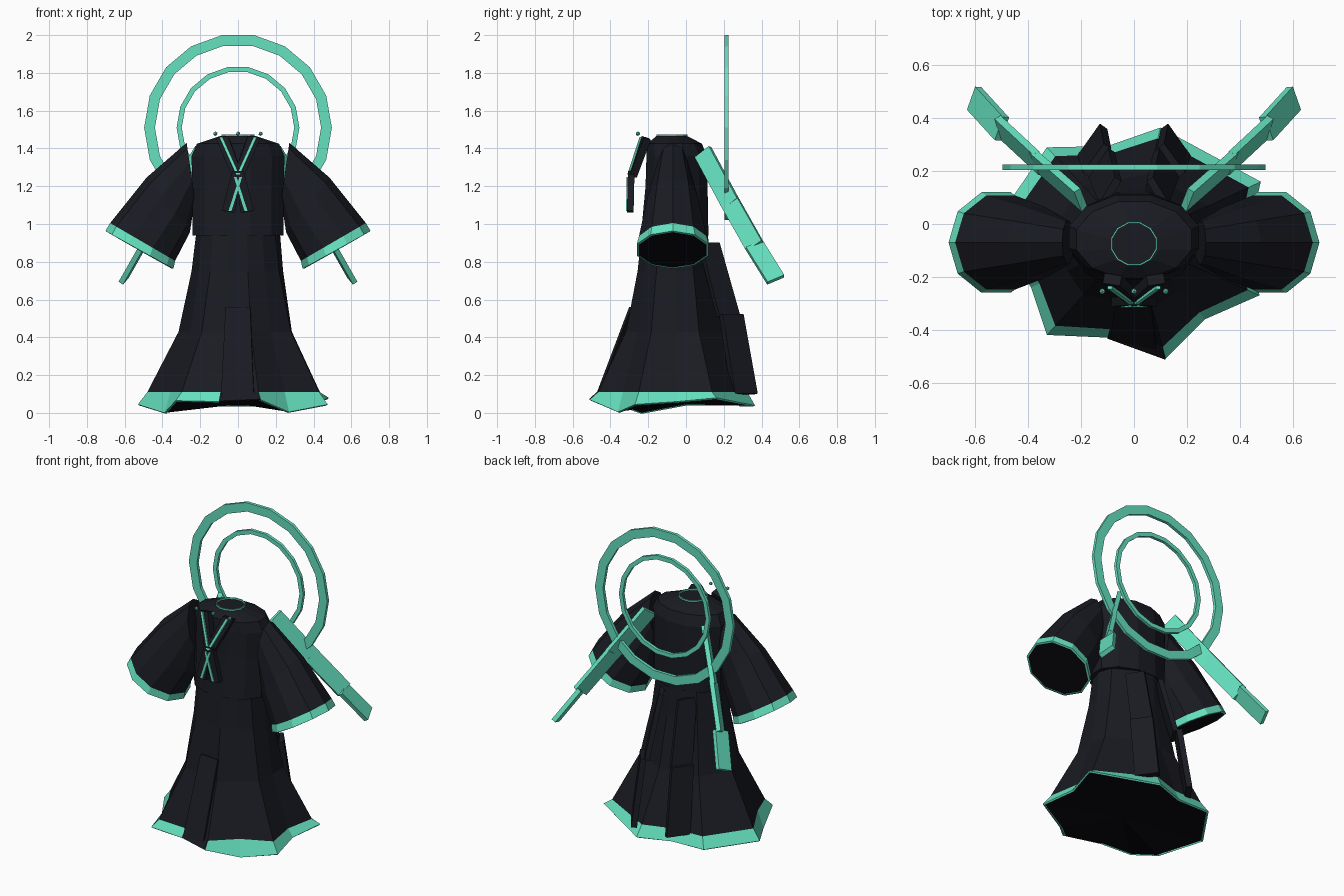
import bpy, bmesh
from math import sin, cos, pi, atan2, radians
from mathutils import Vector, Matrix

if "Cube" in bpy.data.objects:
    bpy.data.objects.remove(bpy.data.objects["Cube"])


def material(name, col):
    m = bpy.data.materials.new(name)
    m.diffuse_color = (*col, 1)
    m.use_nodes = True
    m.node_tree.nodes["Principled BSDF"].inputs["Base Color"].default_value = m.diffuse_color
    return m


CLOTH = material("dark_cloth", (0.01, 0.011, 0.016))
LINING = material("black_lining", (0.003, 0.003, 0.005))
TEAL = material("teal_trim", (0.13, 0.75, 0.52))


def build(name, verts, faces, mat, thick=0.0, offset=-1):
    me = bpy.data.meshes.new(name)
    me.from_pydata([tuple(v) for v in verts], [], faces)
    bm = bmesh.new()
    bm.from_mesh(me)
    bmesh.ops.recalc_face_normals(bm, faces=bm.faces)
    bm.to_mesh(me)
    bm.free()
    me.materials.append(mat)
    ob = bpy.data.objects.new(name, me)
    bpy.context.collection.objects.link(ob)
    if thick:
        s = ob.modifiers.new("thickness", "SOLIDIFY")
        s.thickness, s.offset = thick, offset
    return ob


def loft(name, rings, mat, cap_start=False, cap_end=False, skip=(), thick=0.0, loop=False):
    n, k = len(rings[0]), len(rings)
    faces = []
    for r in range(k if loop else k - 1):
        a, b = r * n, (r + 1) % k * n
        faces += [(a + i, a + (i + 1) % n, b + (i + 1) % n, b + i) for i in range(n) if i not in skip]
    if cap_start:
        faces.append(tuple(range(n)))
    if cap_end:
        faces.append(tuple(range((k - 1) * n, k * n)))
    return build(name, [v for ring in rings for v in ring], faces, mat, thick)


def fan(name, ring, mat):
    # Closes an open end with triangles around its middle, a little inside the rim
    n = len(ring)
    mid = sum((Vector(p) for p in ring), Vector()) / n
    pts = [mid.lerp(Vector(p), .975) for p in ring]
    return build(name, pts + [mid], [(i, (i + 1) % n, n) for i in range(n)], mat)


def ellipse(z, rx, ry, cy, n=12):
    return [(rx * cos(2 * pi * (i + .5) / n), cy + ry * sin(2 * pi * (i + .5) / n), z) for i in range(n)]


def slab(name, pts, mat, thick):
    return build(name, pts, [(0, 1, 2, 3)], mat, thick, 0)


def mirror_x(pts, s):
    return [(s * p[0], p[1], p[2]) for p in pts]


# Halo: two flat upright rings
def halo(name, r_out, r_in):
    prof = [(r_out, .205), (r_out, .225), (r_in, .225), (r_in, .205)]
    rings = [[(r * cos(2 * pi * i / 18), y, 1.51 + r * sin(2 * pi * i / 18)) for i in range(18)]
             for r, y in prof]
    loft(name, rings, TEAL, loop=True)


halo("halo_outer_ring", .497, .44)
halo("halo_inner_ring", .325, .298)

# Bodice with shoulder yoke, and neck band
loft("bodice", [ellipse(.94, .25, .185, -.06), ellipse(1.2, .25, .17, -.05),
                ellipse(1.36, .255, .165, -.05), ellipse(1.425, .225, .15, -.06),
                ellipse(1.465, .1, .085, -.075)], CLOTH, cap_start=True, cap_end=True)
loft("neck_band", [ellipse(1.46, .09, .085, -.075), ellipse(1.475, .09, .085, -.075)], TEAL, thick=.006)

# Skirt: waist ellipse blended into an irregular hem
HEM = [(-.10, -.43, .06), (.12, -.51, .07), (.27, -.36, .005), (.475, -.27, .045), (.43, -.05, .06),
       (.48, .16, .08), (.10, .365, .04), (-.10, .295, .04), (-.33, .29, .045), (-.53, 0, .045),
       (-.39, -.24, 0), (-.33, -.42, .065)]


def skirt_ring(z, t):
    out = []
    for x, y, _ in HEM:
        a = atan2((y + .06) / .175, x / .22)
        ex, ey = .22 * cos(a), -.06 + .175 * sin(a)
        out.append((ex + (x - ex) * t, ey + (y - ey) * t, z))
    return out


low = skirt_ring(.11, .84)
loft("skirt", [skirt_ring(.98, 0), skirt_ring(.75, .09), skirt_ring(.43, .31), low], CLOTH)
loft("skirt_hem_trim", [low, HEM], TEAL, skip=(0,), thick=.012)
fan("skirt_underside", HEM, LINING)
slab("front_hem_flap", [low[0], low[1], HEM[1], HEM[0]], CLOTH, .01)
slab("front_panel", [(-.065, -.285, .56), (.065, -.295, .56), (.085, -.48, .07), (-.09, -.43, .07)], CLOTH, .012)


# Sleeves: flared tubes with trimmed cuffs
def sleeve_ring(c, half, ry, n=10):
    c, half = Vector(c), Vector(half)
    return [tuple(c + half * cos(2 * pi * i / n) + Vector((0, ry * sin(2 * pi * i / n), 0))) for i in range(n)]


for s, side in ((1, "right"), (-1, "left")):
    rings = [sleeve_ring((.25, -.07, 1.28), (.022, 0, .15), .085),
             sleeve_ring((.37, -.07, 1.10), (.115, 0, .145), .14),
             sleeve_ring((.505, -.07, .905), (.172, 0, .1), .188)]
    cuff = sleeve_ring((.522, -.07, .863), (.18, 0, .1), .2)
    loft("sleeve_" + side, [mirror_x(r, s) for r in rings], CLOTH, cap_start=True)
    loft("cuff_trim_" + side, [mirror_x(rings[2], s), mirror_x(cuff, s)], TEAL, thick=.012)
    fan("cuff_lining_" + side, mirror_x(cuff, s), LINING)

    # Trailing ribbon: three twisting segments
    path = [Vector(p) for p in ((.20, .09, 1.38), (.36, .23, 1.12), (.50, .36, .89), (.605, .475, .705))]
    for i, (twist, over) in enumerate(((-22, 1.06), (-25, 1.04), (-55, 1.0))):
        p, q = path[i], path[i + 1]
        q = p + (q - p) * over
        d = (q - p).normalized()
        h = d.cross(Vector((0, 0, 1))).normalized()
        w = Matrix.Rotation(radians(twist), 3, d) @ h.cross(d) * .05
        slab(f"ribbon_{side}_{i + 1}", mirror_x([p - w, p + w, q + w, q - w], s), TEAL, .028)

    # Coat tail: two overlapping panels behind the skirt
    slab("coat_tail_upper_" + side, mirror_x([(.12, .07, .9), (.06, .17, .9), (.085, .28, .51), (.16, .17, .51)], s),
         CLOTH, .03)
    slab("coat_tail_lower_" + side, mirror_x([(.18, .185, .52), (.10, .295, .52), (.115, .37, .1), (.2, .25, .1)], s),
         CLOTH, .035)

    # Lapels and crossing tie ends on the chest
    slab("lapel_" + side, mirror_x([(.05, -.215, 1.46), (.115, -.205, 1.45), (.03, -.28, 1.25), (-.02, -.28, 1.27)], s),
         CLOTH, .04)
    slab("lapel_edge_" + side, mirror_x([(.083, -.24, 1.46), (.1, -.24, 1.46), (.01, -.305, 1.26), (-.007, -.305, 1.26)], s),
         TEAL, .012)
    slab("tie_end_" + side, mirror_x([(-.02, -.29, 1.28), (.03, -.29, 1.28), (.085, -.295, 1.07), (.015, -.295, 1.06)], s),
         CLOTH, .035)
    slab("tie_edge_" + side, mirror_x([(-.022, -.31, 1.25), (-.008, -.31, 1.25), (.05, -.312, 1.07), (.034, -.312, 1.07)], s),
         TEAL, .01)

# Beads above the chest
for i, x in enumerate((-.12, 0, .12)):
    bpy.ops.mesh.primitive_ico_sphere_add(subdivisions=1, radius=.012, location=(x, -.255, 1.478))
    bead = bpy.context.object
    bead.name = f"bead_{i + 1}"
    bead.data.materials.append(TEAL)
